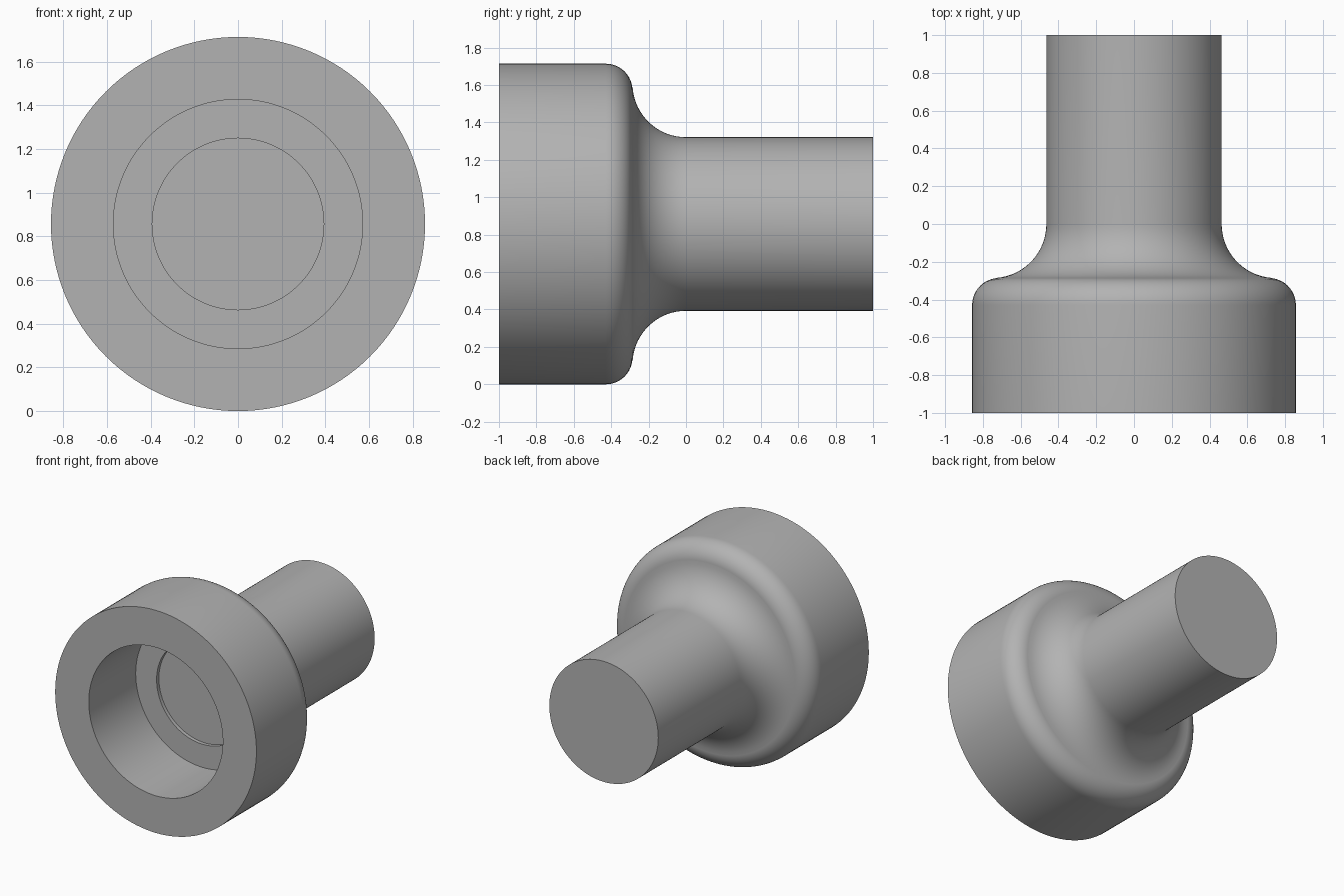
import bpy, bmesh, math
from mathutils import Vector, Matrix

if "Cube" in bpy.data.objects:
    bpy.data.objects.remove(bpy.data.objects["Cube"])

R = 0.857          # head radius, also the height of the axis
SEGMENTS = 128


def arc(cx, cy, radius, start, end, steps):
    """Points (radius, y) along a circular arc, angles in degrees."""
    pts = []
    for i in range(steps + 1):
        a = math.radians(start + (end - start) * i / steps)
        pts.append((cx + radius * math.cos(a), cy + radius * math.sin(a)))
    return pts


# Half section as (radius, y), from the bore floor round to the shaft end
profile = [(0, -0.401), (0.393, -0.401),              # shallow recess floor
           (0.393, -0.429), (0.571, -0.429),          # step in the bore
           (0.571, -1.0), (R, -1.0)]                  # bore wall and front rim
profile += arc(0.714, -0.429, 0.143, 0, 90, 12)       # rounded shoulder
profile += arc(0.75, 0.0, 0.286, 265, 180, 16)        # concave neck
profile += [(0.464, 1.0), (0, 1.0)]                   # shaft and end cap

# Turn the section around the y axis
bm = bmesh.new()
verts = [bm.verts.new((r, y, 0)) for r, y in profile]
edges = [bm.edges.new(pair) for pair in zip(verts, verts[1:])]
bmesh.ops.spin(bm, geom=verts + edges, cent=(0, 0, 0), axis=(0, 1, 0),
               angle=2 * math.pi, steps=SEGMENTS, use_duplicate=False)
bmesh.ops.remove_doubles(bm, verts=bm.verts, dist=1e-5)
bmesh.ops.recalc_face_normals(bm, faces=bm.faces)
bmesh.ops.transform(bm, matrix=Matrix.Translation(Vector((0, 0, R))), verts=bm.verts)

mesh = bpy.data.meshes.new("flanged_socket")
bm.to_mesh(mesh)
bm.free()
body = bpy.data.objects.new("flanged_socket", mesh)
bpy.context.collection.objects.link(body)

# Plain grey finish
grey = bpy.data.materials.new("grey")
grey.diffuse_color = (0.45, 0.45, 0.45, 1)
grey.use_nodes = True
grey.node_tree.nodes["Principled BSDF"].inputs["Base Color"].default_value = grey.diffuse_color
mesh.materials.append(grey)

# Smooth round surfaces, crisp rims
bpy.context.view_layer.objects.active = body
body.select_set(True)
bpy.ops.object.shade_smooth_by_angle(angle=math.radians(30))
